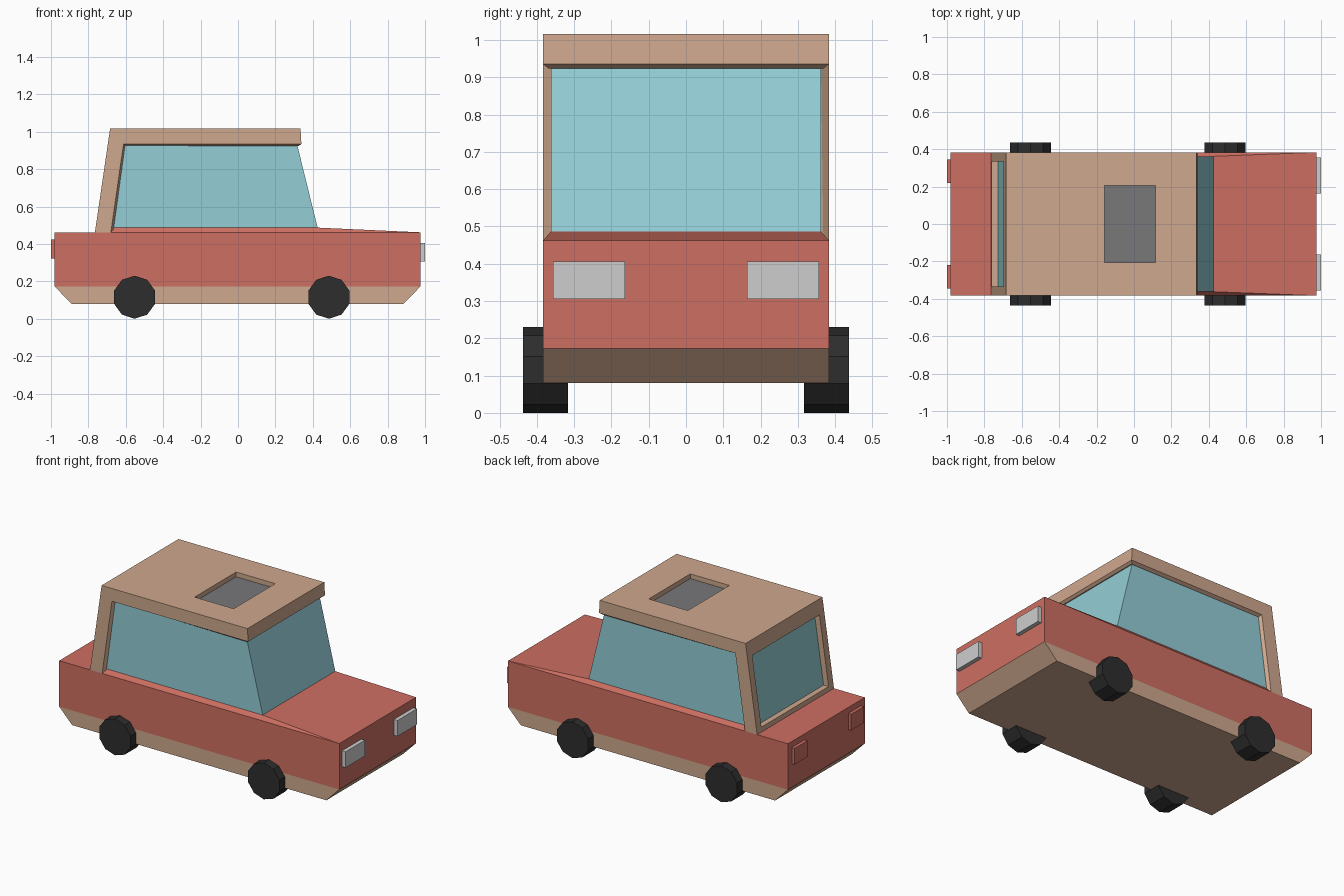
import bpy, bmesh, math
from mathutils import Vector

if "Cube" in bpy.data.objects:
    bpy.data.objects.remove(bpy.data.objects["Cube"])


def lin(c):
    c /= 255
    return c / 12.92 if c <= 0.04045 else ((c + 0.055) / 1.055) ** 2.4


def material(name, r, g, b):
    m = bpy.data.materials.new(name)
    m.diffuse_color = (lin(r), lin(g), lin(b), 1)
    m.use_nodes = True
    m.node_tree.nodes["Principled BSDF"].inputs["Base Color"].default_value = m.diffuse_color
    return m


RED = material("body red", 206, 111, 98)
TAN = material("trim tan", 207, 168, 142)
GLASS = material("window blue", 147, 206, 214)
SILVER = material("lamp silver", 206, 206, 206)
BLACK = material("tyre black", 45, 45, 45)
GREY = material("sunroof grey", 120, 120, 122)


def prism(profile, y0, y1):
    """Extrude an xz profile along y; returns bmesh and one face per profile edge."""
    bm = bmesh.new()
    a = [bm.verts.new((x, y0, z)) for x, z in profile]
    b = [bm.verts.new((x, y1, z)) for x, z in profile]
    n = len(profile)
    sides = [bm.faces.new((a[i], a[(i + 1) % n], b[(i + 1) % n], b[i])) for i in range(n)]
    bm.faces.new(a)
    bm.faces.new(b)
    bmesh.ops.recalc_face_normals(bm, faces=bm.faces[:])
    return bm, sides


def finish(name, bm, *mats):
    me = bpy.data.meshes.new(name)
    bm.to_mesh(me)
    bm.free()
    for m in mats:
        me.materials.append(m)
    ob = bpy.data.objects.new(name, me)
    bpy.context.collection.objects.link(ob)
    return ob


def box_profile(x0, x1, z0, z1):
    return [(x0, z0), (x1, z0), (x1, z1), (x0, z1)]


def recess(bm, face, place, push, mat):
    """Cut a rectangular recess in a face: place corners, push in, colour the floor."""
    bmesh.ops.inset_region(bm, faces=[face], thickness=0.05)
    c = face.calc_center_median()
    for v in face.verts:
        v.co = place(v.co - c)
    new = bmesh.ops.extrude_discrete_faces(bm, faces=[face])["faces"][0]
    bmesh.ops.translate(bm, verts=new.verts[:], vec=push)
    new.material_index = mat


W = 0.383    # half width of body
WG = 0.362   # half width of glass
BELT = 0.462

# Red body and tan tapered sill
finish("body", prism(box_profile(-0.98, 0.975, 0.172, BELT), -W, W)[0], RED)
finish("lower_sill", prism([(-0.98, 0.172), (-0.89, 0.08), (0.885, 0.08), (0.975, 0.172)], -W, W)[0], TAN)

# Hood and belt line, sloping up to the glass
bm = bmesh.new()
for s in (-1, 1):
    for x, y, z in ((-0.69, W, BELT), (0.975, W, BELT), (0.426, WG, 0.487), (-0.69, WG, 0.487)):
        bm.verts.new((x, s * y, z))
bmesh.ops.convex_hull(bm, input=bm.verts[:])
bmesh.ops.dissolve_limit(bm, angle_limit=0.01, verts=bm.verts[:], edges=bm.edges[:])
finish("hood", bm, RED)

# Cabin glass
finish("cabin_glass", prism([(-0.69, 0.465), (0.431, 0.465), (0.314, 0.94), (-0.62, 0.94)], -WG, WG)[0], GLASS)

# Roof and rear pillar with bevelled inner lip, rear window and sunroof
bm, edge = prism([(-0.765, BELT), (-0.684, 1.016), (0.334, 1.016),
                  (0.339, 0.935), (-0.612, 0.935), (-0.68, BELT)], -W, W)
bmesh.ops.inset_region(bm, faces=[edge[3], edge[4]], thickness=0.021, depth=0.012)


def rear_corner(d):
    z = 0.925 if d.z > 0 else 0.49
    x = -0.765 + (z - BELT) * 0.081 / 0.554
    return Vector((x, math.copysign(0.335, d.y), z))


def sunroof_corner(d):
    return Vector((0.115 if d.x > 0 else -0.158, math.copysign(0.207, d.y), 1.016))


recess(bm, edge[0], rear_corner, (0.035, 0, 0), 1)
recess(bm, edge[1], sunroof_corner, (0, 0, -0.03), 2)
finish("roof", bm, TAN, GLASS, GREY)

# Mirrored lamps and ten-sided wheels
for s, side in ((-1, "right"), (1, "left")):
    finish(f"headlight_{side}", prism(box_profile(0.97, 1.0, 0.306, 0.406), s * 0.163, s * 0.356)[0], SILVER)
    finish(f"tail_light_{side}", prism(box_profile(-1.0, -0.97, 0.322, 0.424), s * 0.218, s * 0.345)[0], RED)
    for x, end in ((-0.553, "rear"), (0.486, "front")):
        ring = [(x + 0.115 * math.sin(i * math.tau / 10), 0.115 + 0.115 * math.cos(i * math.tau / 10))
                for i in range(10)]
        finish(f"{end}_wheel_{side}", prism(ring, s * 0.316, s * 0.437)[0], BLACK)
